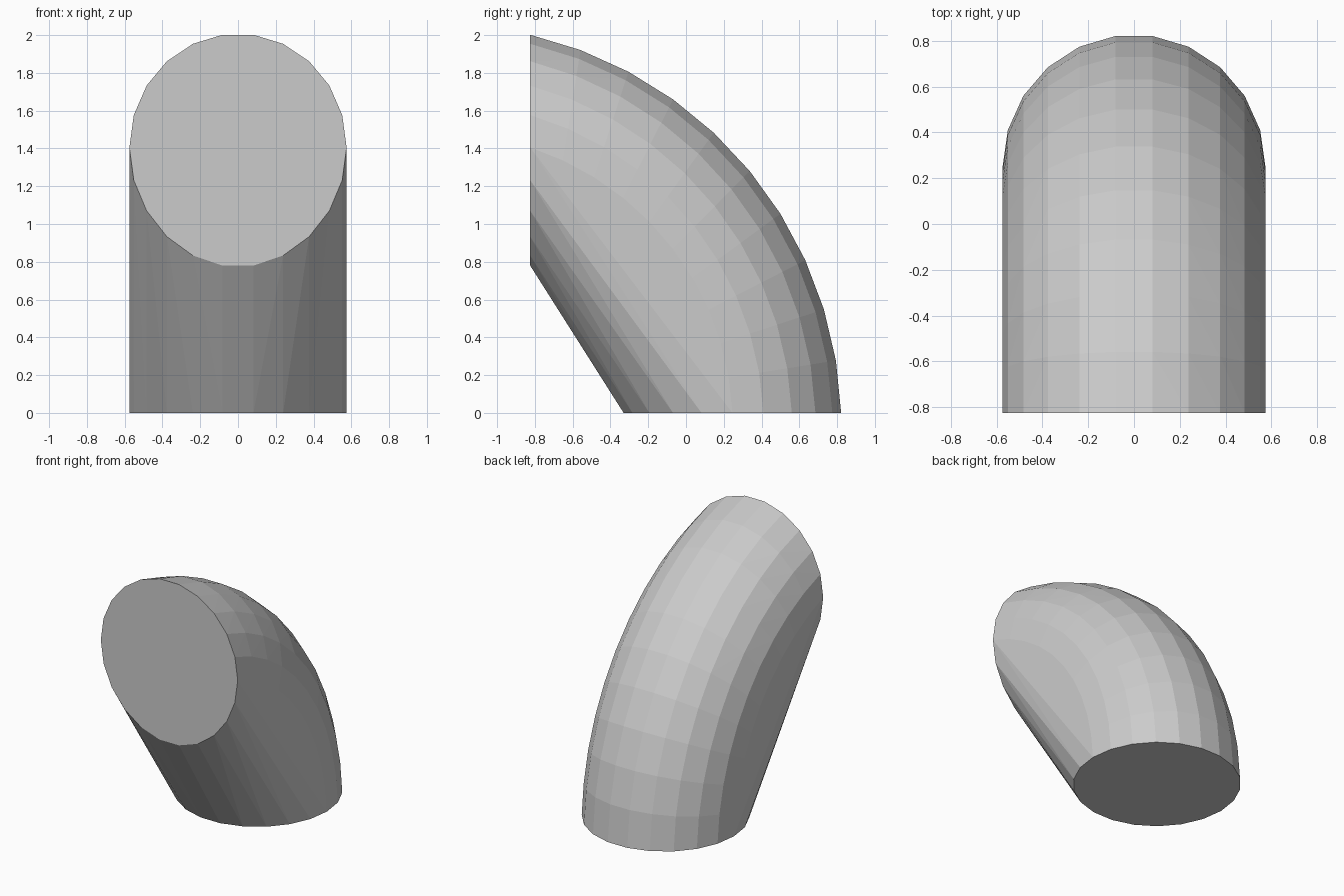
import bpy, bmesh
from math import sin, cos, asin, acos, pi, sqrt, radians

if "Cube" in bpy.data.objects:
    bpy.data.objects.remove(bpy.data.objects["Cube"])

CY, CZ = -1.3075, -0.073      # bend centre in the y-z plane
MAJOR, RX, RR = 1.555, 0.575, 0.581  # bend radius, tube half-width, radial half-size
FRONT = -0.825                # front cutting plane
SIDES, STEPS = 22, 10

bm = bmesh.new()

# bent tube, each lengthwise line trimmed to the floor and the front plane
for i in range(SIDES):
    phi = 2 * pi * (i + 0.5) / SIDES
    rho = MAJOR + RR * cos(phi)
    a0 = asin(-CZ / rho)
    a1 = acos((FRONT - CY) / rho)
    for k in range(STEPS + 1):
        a = a0 + (a1 - a0) * k / STEPS
        bm.verts.new((RX * sin(phi), CY + rho * cos(a), CZ + rho * sin(a)))

# wrap in a hull, so the inner side of the bend is straight
bmesh.ops.convex_hull(bm, input=bm.verts[:])
loose = [v for v in bm.verts if not v.link_faces]
bmesh.ops.delete(bm, geom=loose, context='VERTS')

# clean flat end caps
bmesh.ops.dissolve_limit(bm, angle_limit=radians(0.5),
                         verts=bm.verts[:], edges=bm.edges[:])
bmesh.ops.recalc_face_normals(bm, faces=bm.faces[:])

mesh = bpy.data.meshes.new("bent_tube")
bm.to_mesh(mesh)
bm.free()
bpy.context.collection.objects.link(bpy.data.objects.new("bent_tube", mesh))
